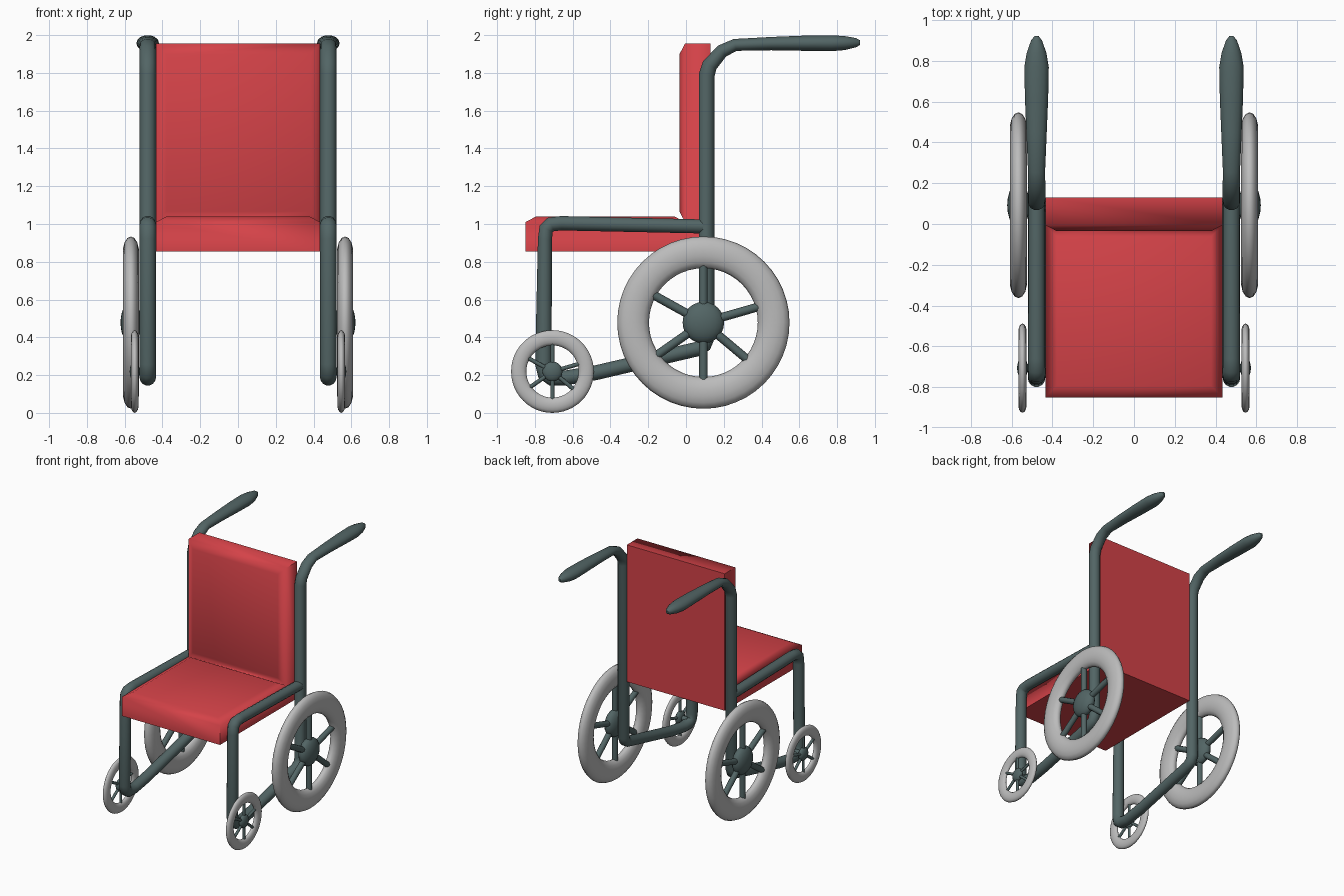
import bpy, bmesh
from math import sin, cos, pi, radians
from mathutils import Vector, Matrix

if "Cube" in bpy.data.objects:
    bpy.data.objects.remove(bpy.data.objects["Cube"])


def material(name, rgb):
    m = bpy.data.materials.new(name)
    m.diffuse_color = (*rgb, 1)
    m.use_nodes = True
    m.node_tree.nodes["Principled BSDF"].inputs["Base Color"].default_value = m.diffuse_color
    return m


RED = material("red upholstery", (0.66, 0.055, 0.065))
DARK = material("dark grey metal", (0.085, 0.13, 0.13))
GREY = material("light grey tyre", (0.50, 0.50, 0.50))


def finish(name, bm, mat, angle=40):
    bmesh.ops.recalc_face_normals(bm, faces=bm.faces[:])
    me = bpy.data.meshes.new(name)
    bm.to_mesh(me)
    bm.free()
    me.materials.append(mat)
    ob = bpy.data.objects.new(name, me)
    bpy.context.collection.objects.link(ob)
    bpy.ops.object.select_all(action='DESELECT')
    ob.select_set(True)
    bpy.context.view_layer.objects.active = ob
    bpy.ops.object.shade_smooth_by_angle(angle=radians(angle))
    return ob


def tube(name, x, path, mat, sides=14):
    """Elliptical tube through (y, z, radius across x, radius in the yz plane)."""
    bm = bmesh.new()
    pts = [Vector((0, p[0], p[1])) for p in path]
    rings = []
    for i, (y, z, rx, rn) in enumerate(path):
        a = (pts[i] - pts[i - 1]).normalized() if i else Vector()
        b = (pts[i + 1] - pts[i]).normalized() if i + 1 < len(pts) else Vector()
        t = (a + b).normalized()
        n = Vector((0, -t.z, t.y))
        c = Vector((x, y, z))
        rings.append([bm.verts.new(c + Vector((rx * cos(k * 2 * pi / sides), 0, 0))
                                   + n * rn * sin(k * 2 * pi / sides))
                      for k in range(sides)])
    for r, q in zip(rings, rings[1:]):
        for k in range(sides):
            j = (k + 1) % sides
            bm.faces.new((r[k], r[j], q[j], q[k]))
    bm.faces.new(rings[0])
    bm.faces.new(rings[-1])
    return finish(name, bm, mat, 50)


def tyre(name, centre, major, minor, half, seg=48, sides=14):
    bm = bmesh.new()
    grid = []
    for i in range(seg):
        a = 2 * pi * i / seg
        ring = []
        for k in range(sides):
            b = 2 * pi * k / sides
            r = major + minor * cos(b)
            ring.append(bm.verts.new(Vector((half * sin(b), r * cos(a), r * sin(a))) + centre))
        grid.append(ring)
    for i in range(seg):
        for k in range(sides):
            n, m = (i + 1) % seg, (k + 1) % sides
            bm.faces.new((grid[i][k], grid[n][k], grid[n][m], grid[i][m]))
    return finish(name, bm, GREY, 60)


def wheel(name, centre, s):
    """Wheel of scale s (1 = the big rear one): tyre, rounded hub, spokes."""
    tyre(name + "_tyre", centre, 0.372 * s, 0.084 * s, 0.043 * s)
    bm = bmesh.new()
    bmesh.ops.create_uvsphere(bm, u_segments=20, v_segments=12, radius=0.11 * s,
                              matrix=Matrix.Translation(centre) @ Matrix.Diagonal((0.5, 1, 1, 1)))
    finish(name + "_hub", bm, DARK, 60)
    bm = bmesh.new()
    for deg in (16, 90, 151, 215, 270, 320):
        rot = Matrix.Rotation(radians(deg - 90), 4, 'X')
        bmesh.ops.create_cone(bm, cap_ends=True, segments=10, radius1=0.023 * s,
                              radius2=0.023 * s, depth=0.31 * s,
                              matrix=Matrix.Translation(centre) @ rot
                              @ Matrix.Translation((0, 0, 0.155 * s)))
    finish(name + "_spokes", bm, DARK)


# L-shaped seat and backrest with pillowed front faces
W = 0.435
profile = [(-0.85, 0.855), (0.13, 0.855), (0.13, 1.955),
           (-0.005, 1.955), (-0.005, 1.01), (-0.85, 1.01)]
bm = bmesh.new()
left = [bm.verts.new((-W, y, z)) for y, z in profile]
right = [bm.verts.new((W, y, z)) for y, z in profile]
bm.faces.new(left)
bm.faces.new(right)
walls = [bm.faces.new((left[i], left[(i + 1) % 6], right[(i + 1) % 6], right[i]))
         for i in range(6)]
bmesh.ops.recalc_face_normals(bm, faces=bm.faces[:])
bmesh.ops.inset_individual(bm, faces=[walls[3], walls[4]], thickness=0.08, depth=0.03)
finish("seat_and_backrest", bm, RED, 75)

# Side frame: arm bar, front leg, lower bar, rear post, push handle
R = 0.043
frame = [(0.09, 0.987, 0.04, 0.038), (-0.66, 1.004, 0.041, 0.039),
         (-0.715, 0.998, R, 0.04), (-0.74, 0.975, R, 0.04), (-0.747, 0.92, R, 0.038),
         (-0.755, 0.26, R, 0.045), (-0.745, 0.21, R, 0.045), (-0.71, 0.187, R, 0.045),
         (-0.64, 0.185, R, 0.04), (-0.48, 0.212, R, 0.04), (0.06, 0.338, R, 0.04),
         (0.095, 0.36, R, 0.042), (0.11, 0.40, R, 0.043),
         (0.11, 1.79, R, 0.043), (0.125, 1.84, R, 0.042), (0.19, 1.915, R, 0.037),
         (0.26, 1.948, 0.042, 0.033), (0.45, 1.955, 0.05, 0.036),
         (0.62, 1.957, 0.057, 0.041), (0.77, 1.957, 0.06, 0.043),
         (0.84, 1.958, 0.048, 0.038), (0.90, 1.96, 0.027, 0.025),
         (0.922, 1.96, 0.010, 0.012)]

for side, s in (("left", -1), ("right", 1)):
    tube(side + "_frame", s * 0.478, frame, DARK)
    wheel(side + "_rear_wheel", Vector((s * 0.567, 0.092, 0.478)), 1.0)
    wheel(side + "_front_wheel", Vector((s * 0.547, -0.707, 0.219)), 0.48)
    # Short axles joining the wheels to the frame
    for n, y, z, r in (("rear", 0.092, 0.478, 0.03), ("front", -0.707, 0.219, 0.02)):
        bm = bmesh.new()
        bmesh.ops.create_cone(bm, cap_ends=True, segments=12, radius1=r, radius2=r, depth=0.07,
                              matrix=Matrix.Translation((s * 0.515, y, z))
                              @ Matrix.Rotation(pi / 2, 4, 'Y'))
        finish(side + "_" + n + "_axle", bm, DARK)
